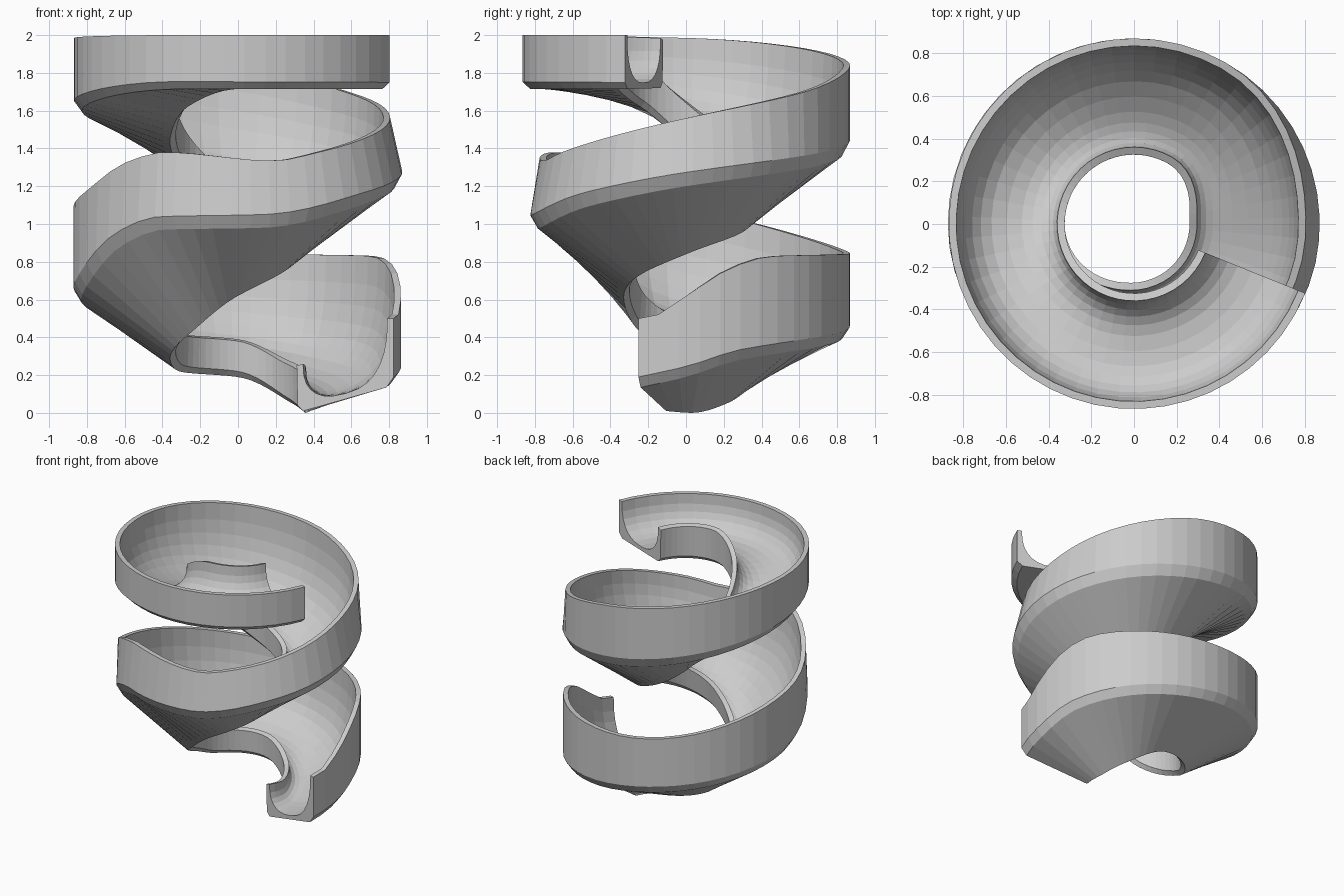
import bpy
import bmesh
from math import cos, sin, pi, radians, copysign

cube = bpy.data.objects.get("Cube")
if cube:
    bpy.data.objects.remove(cube, do_unlink=True)

# Profile heights and radii as (degrees clockwise from +x, value) keys
START, END, STEPS = 22, 737, 98
outer_rim = [(22, 2), (110, 2), (180, 1.985), (270, 1.84), (316, 1.69), (360, 1.56),
             (417, 1.38), (436, 1.335), (479, 1.38), (495, 1.33), (518, 1.18), (540, 1.09),
             (630, .845), (688, .83), (702, .78), (720, .62), (730, .52), (737, .5)]
outer_base = [(22, 1.715), (110, 1.715), (180, 1.6), (270, 1.37), (360, 1.2), (397, 1.1),
              (440, .98), (480, .97), (497, .9), (527, .66), (540, .6), (630, .4),
              (700, .28), (720, .19), (737, .135)]
inner_base = [(22, 1.72), (90, 1.715), (138, 1.62), (170, 1.48), (195, 1.37), (270, 1.04),
              (360, .84), (450, .62), (500, .41), (540, .29), (570, .22), (630, .19),
              (683, .05), (715, 0), (737, .01)]
inner_wall = [(22, .265), (90, .275), (138, .24), (200, .21), (630, .2), (737, .25)]
chamfer_height = [(22, .035), (120, .04), (270, .075), (737, .055)]
outer_radius = [(22, .865), (370, .87), (450, .825), (540, .872), (737, .862)]
lean = [(22, 0), (300, 0), (360, .065), (450, .05), (540, 0), (737, 0)]


def sample(keys, angle):
    """Smooth interpolation whose slopes never overshoot the keys."""
    def secant(i):
        (a, u), (b, v) = keys[i], keys[i + 1]
        return (v - u) / (b - a)

    def slope(i):
        if i == 0 or i == len(keys) - 1:
            return secant(min(i, len(keys) - 2))
        left, right = secant(i - 1), secant(i)
        return 2 * left * right / (left + right) if left * right > 0 else 0

    i = 0
    while i < len(keys) - 2 and angle > keys[i + 1][0]:
        i += 1
    (a, u), (b, v) = keys[i], keys[i + 1]
    width = b - a
    t = (angle - a) / width
    s = 1 - t
    return (u * s * s * (1 + 2 * t) + v * t * t * (1 + 2 * s)
            + width * s * t * (slope(i) * s - slope(i + 1) * t))


def section(angle, trough_steps=14):
    """Closed radius/height outline of the trough at one angle."""
    rim = sample(outer_rim, angle)
    base = sample(outer_base, angle)
    low = sample(inner_base, angle)
    high = low + sample(inner_wall, angle)
    radius = sample(outer_radius, angle)
    tilt = sample(lean, angle)
    hole = .33 - tilt * .6
    hole_top = .325 - tilt
    wall = .035

    # Underside, chamfer and outer wall
    outline = [(hole, low + .03), (hole + .03, low),
               (radius - .04, base),
               (radius, base + sample(chamfer_height, angle)),
               (radius - tilt, rim)]

    # Rounded channel from the outer rim across to the inner rim
    r_in, r_out = hole_top + wall, radius - tilt - wall
    for k in range(trough_steps + 1):
        a = pi * k / trough_steps
        c = cos(a)
        across = .5 + .5 * copysign(abs(c) ** .8, c)
        depth = max(sin(a), 0) ** .8
        floor = low + (base - low) * across + .03
        top = high + (rim - high) * across
        outline.append((r_in + (r_out - r_in) * across, top + (floor - top) * depth))
    outline.append((hole_top, high - .01))
    return outline


# Sweep the trough down two turns
bm = bmesh.new()
rings = []
for n in range(STEPS + 1):
    angle = START + (END - START) * n / STEPS
    a = -radians(angle)
    rings.append([bm.verts.new((r * cos(a), r * sin(a), z)) for r, z in section(angle)])
for ring, following in zip(rings, rings[1:]):
    count = len(ring)
    for j in range(count):
        k = (j + 1) % count
        bm.faces.new((ring[j], ring[k], following[k], following[j]))

# Close both ends
bm.faces.new(rings[0])
bm.faces.new(rings[-1])
bmesh.ops.recalc_face_normals(bm, faces=bm.faces)

mesh = bpy.data.meshes.new("spiral_slide")
bm.to_mesh(mesh)
bm.free()

slide = bpy.data.objects.new("spiral_slide", mesh)
bpy.context.collection.objects.link(slide)

# Single plain grey
grey = bpy.data.materials.new("light_grey")
grey.use_nodes = True
colour = (.6, .6, .6, 1)
grey.diffuse_color = colour
grey.node_tree.nodes["Principled BSDF"].inputs["Base Color"].default_value = colour
mesh.materials.append(grey)
